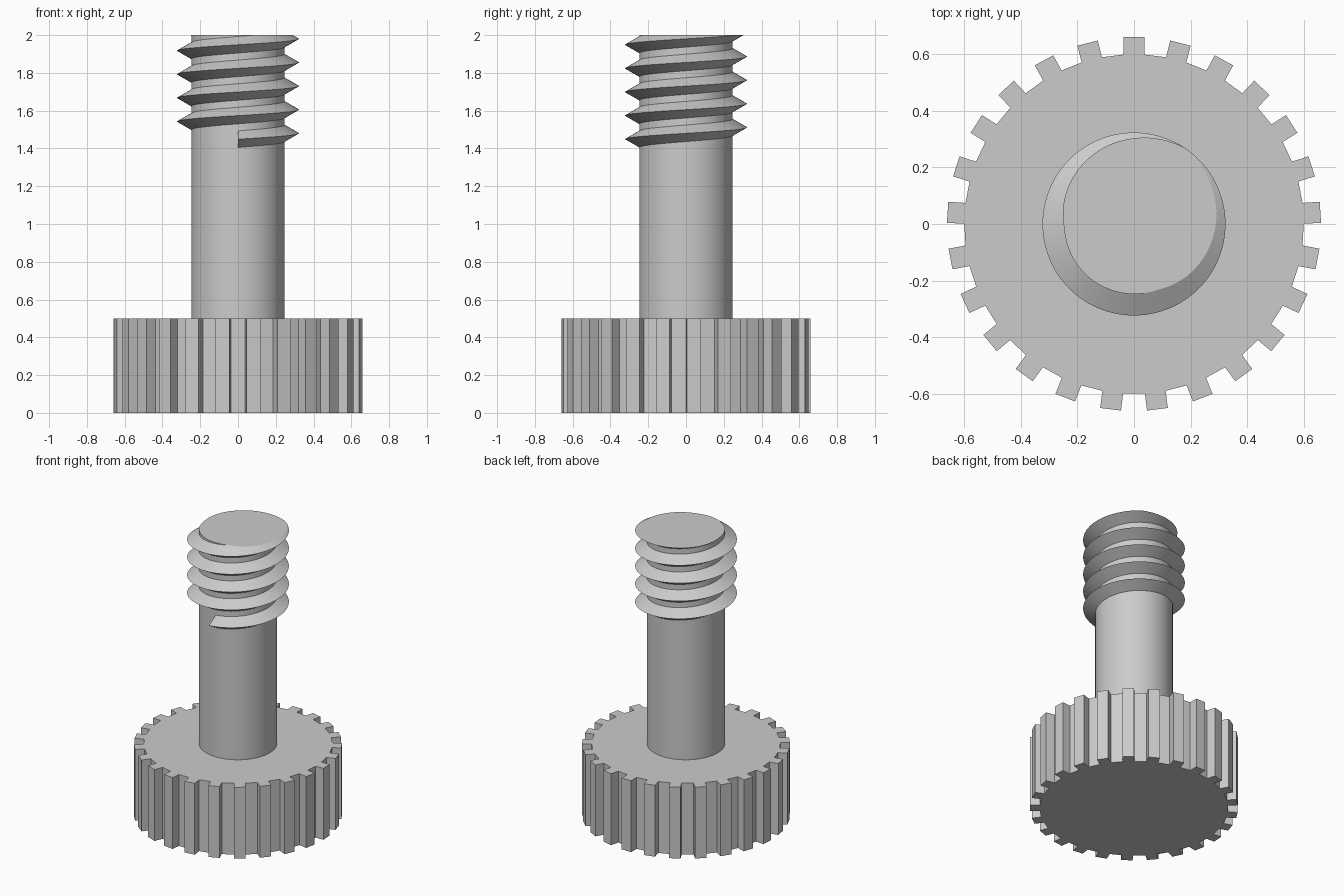
import bpy, bmesh, math
from mathutils import Vector

cube = bpy.data.objects.get("Cube")
if cube:
    bpy.data.objects.remove(cube, do_unlink=True)

TEETH, ROOT_R, TIP_R, TOOTH_W, HEAD_H = 25, 0.598, 0.659, 0.074, 0.5
SHAFT_R, TOP, SEGS = 0.247, 2.0, 72
PITCH, CREST_R, HALF, START_Z = 0.125, 0.323, 0.045, 1.449

grey = bpy.data.materials.new("light grey metal")
grey.use_nodes = True
colour = (0.6, 0.6, 0.6, 1)
grey.diffuse_color = colour
grey.node_tree.nodes["Principled BSDF"].inputs["Base Color"].default_value = colour


def finish(name, bm, smooth=False):
    bmesh.ops.recalc_face_normals(bm, faces=bm.faces)
    mesh = bpy.data.meshes.new(name)
    bm.to_mesh(mesh)
    bm.free()
    mesh.materials.append(grey)
    obj = bpy.data.objects.new(name, mesh)
    bpy.context.collection.objects.link(obj)
    if smooth:
        bpy.ops.object.select_all(action="DESELECT")
        obj.select_set(True)
        bpy.context.view_layer.objects.active = obj
        bpy.ops.object.shade_smooth_by_angle(angle=math.radians(30))
    return obj


def prism(name, outline, z0, z1, smooth=False):
    bm = bmesh.new()
    base = bm.faces.new([bm.verts.new((x, y, z0)) for x, y in outline])
    top = bmesh.ops.extrude_face_region(bm, geom=[base], use_keep_orig=True)["geom"]
    verts = [g for g in top if isinstance(g, bmesh.types.BMVert)]
    bmesh.ops.translate(bm, verts=verts, vec=(0, 0, z1 - z0))
    return finish(name, bm, smooth)


# Knurled head: straight-sided teeth around a disc, one pointing to the back
outline = []
for i in range(TEETH):
    a = math.pi / 2 + math.tau * i / TEETH
    out = Vector((math.cos(a), math.sin(a)))
    side = Vector((-out.y, out.x)) * TOOTH_W / 2
    outline += [out * ROOT_R - side, out * TIP_R - side,
                out * TIP_R + side, out * ROOT_R + side]
prism("knurled_head", outline, 0, HEAD_H)

# Round shaft
circle = [(SHAFT_R * math.cos(math.tau * i / SEGS), SHAFT_R * math.sin(math.tau * i / SEGS))
          for i in range(SEGS)]
prism("shaft", circle, HEAD_H, TOP, smooth=True)

# Right-handed V thread, starting at the front and trimmed flush with the shaft end
bm = bmesh.new()
profile = [(SHAFT_R - 0.002, -HALF), (CREST_R, 0), (SHAFT_R - 0.002, HALF)]
rings = []
for i in range(int(SEGS * 5.25) + 1):
    a = math.tau * i / SEGS - math.pi / 2
    z = START_Z + PITCH * i / SEGS
    rings.append([bm.verts.new((r * math.cos(a), r * math.sin(a), z + dz)) for r, dz in profile])
for low, high in zip(rings, rings[1:]):
    for k in range(3):
        n = (k + 1) % 3
        bm.faces.new((low[k], high[k], high[n], low[n]))
bm.faces.new(rings[0])
bm.faces.new(rings[-1])
cut = bmesh.ops.bisect_plane(bm, geom=bm.verts[:] + bm.edges[:] + bm.faces[:], dist=1e-6,
                             plane_co=(0, 0, TOP), plane_no=(0, 0, 1), clear_outer=True)
rim = [g for g in cut["geom_cut"] if isinstance(g, bmesh.types.BMEdge)]
bmesh.ops.holes_fill(bm, edges=rim, sides=0)
finish("thread", bm, smooth=True)
